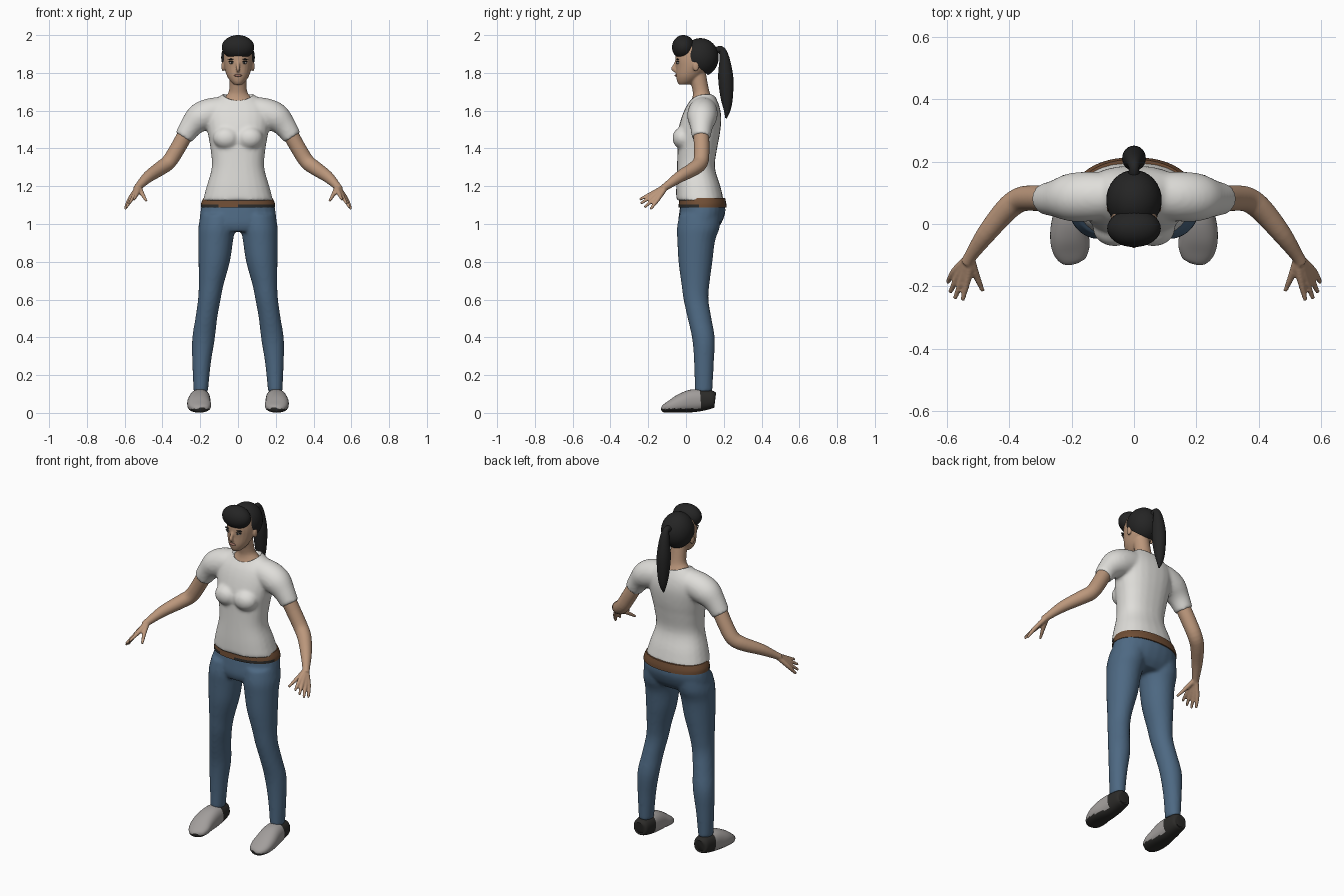
import bpy, bmesh
from math import sin, cos, pi, copysign
from mathutils import Vector, Matrix

old = bpy.data.objects.get("Cube")
if old:
    bpy.data.objects.remove(old, do_unlink=True)


def material(name, *rgb):
    mat = bpy.data.materials.new(name)
    mat.use_nodes = True
    mat.diffuse_color = (*rgb, 1)
    shader = mat.node_tree.nodes["Principled BSDF"]
    shader.inputs["Base Color"].default_value = (*rgb, 1)
    shader.inputs["Roughness"].default_value = .8
    return mat


SKIN = material("skin", .50, .31, .20)
SHIRT = material("white cotton", .74, .73, .70)
DENIM = material("blue denim", .075, .14, .225)
HAIR = material("black hair", .018, .018, .018)
BELT = material("brown leather", .16, .075, .035)
DARK = material("dark trim", .025, .024, .022)
SHOE = material("grey canvas", .36, .34, .33)
LIPS = material("lips", .36, .17, .13)
EYE = material("eye white", .6, .57, .54)


def spline(points, steps):
    """Catmull-Rom interpolation of ring data."""
    pts = [Vector(p) for p in points]
    pts = [pts[0]] + pts + [pts[-1]]
    out = []
    for a, b, c, d in zip(pts, pts[1:], pts[2:], pts[3:]):
        for i in range(steps):
            t = i / steps
            out.append((b * 2 + (c - a) * t + (a * 2 - b * 5 + c * 4 - d) * t ** 2
                        + (b * 3 - a - c * 3 + d) * t ** 3) / 2)
    return out + [pts[-1]]


def loft(bm, rings, flat=False, power=1.0, side=1, segs=24, steps=4):
    """Skin rings (x, y, z, half width, half depth); flat keeps them level."""
    path = spline(rings, steps)
    loops = []
    for i, p in enumerate(path):
        u, v = Vector((1, 0, 0)), Vector((0, 1, 0))
        if not flat:
            nxt, prev = path[min(i + 1, len(path) - 1)], path[max(i - 1, 0)]
            t = Vector((nxt - prev)[:3]).normalized()
            v = t.cross(u).normalized()
            u = v.cross(t)
        loop = []
        for k in range(segs):
            ang = 2 * pi * k / segs
            c, s = (copysign(abs(f) ** power, f) for f in (cos(ang), sin(ang)))
            q = Vector(p[:3]) + u * (c * p[3]) + v * (s * p[4])
            loop.append(bm.verts.new((q.x * side, q.y, q.z)))
        loops.append(loop)
    for low, high in zip(loops, loops[1:]):
        for k in range(segs):
            n = (k + 1) % segs
            bm.faces.new((low[k], low[n], high[n], high[k]))
    bm.faces.new(loops[0][::-1])
    bm.faces.new(loops[-1])


def trunk(rows):
    """Level rings from (z, half width, front y, back y)."""
    return [(0, (f + b) / 2, z, w, (b - f) / 2) for z, w, f, b in rows]


def tube(rows):
    """Round rings from (x, y, z, radius)."""
    return [(*row, row[-1]) for row in rows]


def ball(bm, centre, radii):
    bmesh.ops.create_uvsphere(bm, u_segments=32, v_segments=20, radius=1,
                              matrix=Matrix.Translation(centre) @ Matrix.Diagonal((*radii, 1)))


def finish(bm, name, *mats, voxel=0, relax=0):
    bmesh.ops.recalc_face_normals(bm, faces=bm.faces)
    mesh = bpy.data.meshes.new(name)
    bm.to_mesh(mesh)
    bm.free()
    for mat in mats:
        mesh.materials.append(mat)
    ob = bpy.data.objects.new(name, mesh)
    bpy.context.collection.objects.link(ob)
    bpy.ops.object.select_all(action="DESELECT")
    bpy.context.view_layer.objects.active = ob
    ob.select_set(True)
    bpy.ops.object.shade_smooth_by_angle(angle=.8)
    if voxel:
        mod = ob.modifiers.new("merge", "REMESH")
        mod.mode, mod.voxel_size, mod.use_smooth_shade = "VOXEL", voxel, True
        mod = ob.modifiers.new("relax", "SMOOTH")
        mod.factor, mod.iterations = .5, relax
        # keep the edge-angle modifier last, if there is one
        for i, m in enumerate(ob.modifiers):
            if m.type == "NODES":
                ob.modifiers.move(i, len(ob.modifiers) - 1)
                break
    return ob


# Shirt: trunk, bust and sleeves merged into one skin
bm = bmesh.new()
loft(bm, trunk([(1.125, .186, -.052, .2), (1.2, .166, -.052, .182), (1.3, .139, -.048, .153),
                (1.4, .146, -.045, .165), (1.48, .16, -.045, .18), (1.56, .17, -.025, .187),
                (1.62, .16, .0, .178), (1.665, .11, .03, .16), (1.7, .065, .05, .14)]),
     flat=True, power=.85)
for s in (1, -1):
    ball(bm, (s * .062, -.015, 1.455), (.07, .057, .06))
    loft(bm, tube([(.08, .09, 1.6, .075), (.15, .088, 1.585, .08), (.205, .085, 1.56, .077),
                   (.25, .082, 1.515, .06), (.288, .08, 1.458, .05)]), side=s)
shirt = finish(bm, "shirt", SHIRT, voxel=.009, relax=8)

# Round neckline
bm = bmesh.new()
ball(bm, (0, .08, 1.725), (.092, .092, .092))
cutter = finish(bm, "neckline_cutter", SHIRT)
cutter.hide_render = True
cutter.hide_set(True)
cut = shirt.modifiers.new("neckline", "BOOLEAN")
cut.operation, cut.object = "DIFFERENCE", cutter

# Jeans: hips and two legs
bm = bmesh.new()
loft(bm, trunk([(.96, .15, -.03, .15), (1.0, .2, -.042, .185), (1.06, .2, -.036, .208),
                (1.11, .19, -.028, .205)]), flat=True, power=.92)
LEG = [(.1, .075, 1.05, .098, .11), (.112, .065, .98, .098, .113), (.118, .054, .91, .092, .1),
       (.126, .05, .8, .083, .09), (.142, .05, .68, .066, .074), (.152, .053, .6, .06, .066),
       (.168, .072, .5, .058, .063), (.183, .093, .39, .06, .06), (.193, .095, .26, .049, .052),
       (.197, .093, .11, .038, .047)]
for s in (1, -1):
    loft(bm, LEG, flat=True, side=s)
finish(bm, "jeans", DENIM, voxel=.009, relax=6)

# Belt, dark along its lower front and its left side
bm = bmesh.new()
loft(bm, trunk([(1.088, .197, -.04, .214), (1.11, .195, -.038, .213), (1.138, .183, -.036, .207)]),
     flat=True, power=.92, segs=48)
for f in bm.faces:
    x, y, z = f.calc_center_median()
    f.material_index = int(y < .06 and z < 1.105 and not -.1 < x < 0)
finish(bm, "belt", BELT, DARK)

# Shoes: grey uppers with dark heels and soles
SHOE_RINGS = [(.2, .155, .072, .025, .03), (.2, .145, .072, .044, .045), (.2, .09, .068, .052, .056),
              (.203, .03, .063, .057, .06), (.207, -.03, .05, .062, .049),
              (.202, -.08, .034, .06, .033), (.195, -.115, .022, .042, .021),
              (.192, -.127, .019, .018, .011)]
for s, label in ((1, "left"), (-1, "right")):
    bm = bmesh.new()
    loft(bm, SHOE_RINGS, side=s, power=.85, segs=40)
    for f in bm.faces:
        c = f.calc_center_median()
        f.material_index = int(c.y > .075 or c.z < .022)
    finish(bm, label + "_shoe", SHOE, DARK)

    # Arm with spread fingers that merge into the palm
    bm = bmesh.new()
    loft(bm, tube([(.275, .08, 1.48, .042), (.32, .083, 1.4, .041), (.365, .078, 1.33, .04),
                   (.41, .045, 1.295, .038), (.475, -.033, 1.25, .031), (.522, -.1, 1.203, .021),
                   (.537, -.125, 1.185, .02)]), side=s)
    wrist = (.526, -.105, 1.198, .015)
    for knuckle, tip in (((.532, -.168, 1.168), (.55, -.245, 1.13)),
                         ((.548, -.17, 1.155), (.575, -.24, 1.108)),
                         ((.562, -.163, 1.14), (.59, -.22, 1.088)),
                         ((.574, -.15, 1.13), (.598, -.188, 1.078)),
                         ((.51, -.155, 1.165), (.485, -.215, 1.122))):
        loft(bm, tube([wrist, (*knuckle, .0125), (*tip, .007)]), side=s, segs=12)
    finish(bm, label + "_arm", SKIN, voxel=.005, relax=3)

# Head, neck, nose and ears
bm = bmesh.new()
loft(bm, trunk([(1.738, .022, -.038, .02), (1.755, .04, -.047, .05), (1.785, .059, -.053, .085),
                (1.83, .073, -.053, .125), (1.88, .077, -.056, .15), (1.93, .068, -.045, .14),
                (1.95, .05, -.02, .12)]), flat=True)
loft(bm, trunk([(1.59, .125, .015, .16), (1.64, .1, .024, .155), (1.675, .066, .035, .135),
                (1.71, .047, .034, .122), (1.8, .045, .012, .105)]), flat=True)
loft(bm, tube([(0, -.048, 1.865, .008), (0, -.06, 1.84, .009), (0, -.068, 1.822, .011),
               (0, -.055, 1.81, .009)]), segs=12)
for s in (1, -1):
    ball(bm, (s * .079, .052, 1.835), (.009, .017, .027))
finish(bm, "head", SKIN, voxel=.005, relax=4)

# Facial features
bm = bmesh.new()
ball(bm, (0, -.053, 1.786), (.021, .008, .0065))
finish(bm, "lips", LIPS)
for s, label in ((1, "left"), (-1, "right")):
    for part, mat, x, y, z, radii in (("eye", EYE, .033, -.043, 1.853, (.015, .007, .006)),
                                      ("iris", DARK, .033, -.047, 1.853, (.006, .0055, .006)),
                                      ("lash", DARK, .034, -.043, 1.86, (.018, .009, .0025)),
                                      ("brow", HAIR, .036, -.044, 1.872, (.02, .008, .003))):
        bm = bmesh.new()
        ball(bm, (s * x, y, z), radii)
        finish(bm, label + "_" + part, mat)

# Hair cap, trimmed along a slanted hairline that clears the ears
bm = bmesh.new()
ball(bm, (0, .077, 1.882), (.089, .096, .102))
trim = bmesh.ops.bisect_plane(bm, geom=bm.verts[:] + bm.edges[:] + bm.faces[:],
                              plane_co=(0, .05, 1.845), plane_no=(0, -.6, -.7), clear_outer=True)
bmesh.ops.holes_fill(bm, edges=[e for e in trim["geom_cut"] if isinstance(e, bmesh.types.BMEdge)])
finish(bm, "hair_cap", HAIR)

# Rolled fringe
bm = bmesh.new()
ball(bm, (0, -.014, 1.936), (.086, .06, .064))
finish(bm, "fringe", HAIR)

# Ponytail
bm = bmesh.new()
loft(bm, [(0, .155, 1.915, .018, .018), (0, .185, 1.925, .017, .018), (0, .203, 1.88, .027, .026),
          (0, .21, 1.78, .038, .04), (0, .215, 1.68, .033, .034), (0, .218, 1.61, .022, .02),
          (0, .212, 1.56, .004, .004)])
finish(bm, "ponytail", HAIR)
